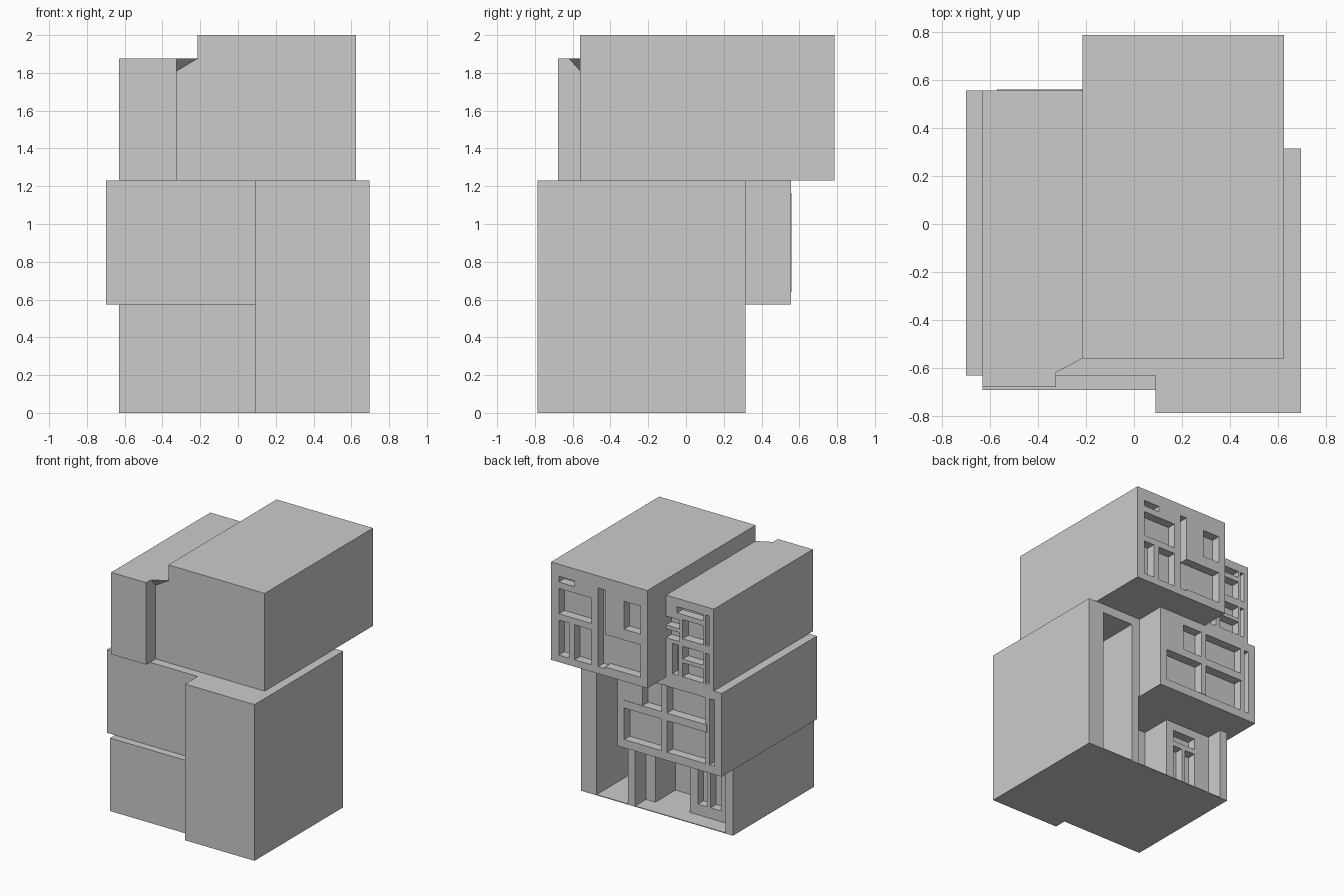
import bpy, bmesh

if "Cube" in bpy.data.objects:
    bpy.data.objects.remove(bpy.data.objects["Cube"])


def box(name, x0, x1, y0, y1, z0, z1):
    bm = bmesh.new()
    bmesh.ops.create_cube(bm, size=1)
    for v in bm.verts:
        v.co = (x1 if v.co.x > 0 else x0, y1 if v.co.y > 0 else y0, z1 if v.co.z > 0 else z0)
    me = bpy.data.meshes.new(name)
    bm.to_mesh(me)
    bm.free()
    ob = bpy.data.objects.new(name, me)
    bpy.context.collection.objects.link(ob)
    return ob


def carve(ob, cuts):
    """Subtract each box in turn, then remove the cutters."""
    cutters = []
    for c in cuts:
        k = box("cutter", *c)
        k.hide_render = True
        m = ob.modifiers.new("opening", 'BOOLEAN')
        m.operation, m.solver, m.object = 'DIFFERENCE', 'EXACT', k
        cutters.append(k)
    dg = bpy.context.evaluated_depsgraph_get()
    me = bpy.data.meshes.new_from_object(ob.evaluated_get(dg))
    ob.modifiers.clear()
    ob.data = me
    for k in cutters:
        bpy.data.objects.remove(k)


def windows(y, depth, rects):
    """Rear-facing recesses (x0, x1, z0, z1) in the wall at y."""
    return [(x0, x1, y - depth, y + 0.02, z0, z1) for x0, x1, z0, z1 in rects]


# Two-storey right wing with tall rear recess and its share of the porch
right_wing = box("right_wing", 0.09, 0.695, -0.787, 0.315, 0, 1.23)
carve(right_wing, [
    (0.285, 0.557, -0.2, 0.35, 0.006, 1.16),
    (0.05, 0.222, 0.18, 0.35, 0.006, 0.575),
    (0.05, 0.14, -0.07, 0.20, 0.006, 0.575),
])

# Ground floor left with porch, entry recess and porch window
ground_floor = box("ground_floor", -0.63, 0.09, -0.69, 0.315, 0, 0.575)
carve(ground_floor, [
    (-0.565, 0.12, 0.18, 0.35, 0.006, 0.60),
    (-0.163, 0.12, -0.07, 0.20, 0.006, 0.60),
] + windows(0.18, 0.07, [
    (-0.31, -0.23, 0.09, 0.38), (-0.43, -0.34, 0.09, 0.38),
    (-0.43, -0.23, 0.42, 0.51),
]))

# Middle storey, overhanging at the rear
middle_storey = box("middle_storey", -0.70, 0.21, -0.63, 0.555, 0.575, 1.23)
carve(middle_storey, windows(0.555, 0.07, [
    (-0.18, -0.01, 0.95, 1.16), (-0.56, -0.225, 0.95, 1.16),
    (-0.18, 0.15, 0.64, 0.89), (-0.56, -0.225, 0.64, 0.89),
    (-0.635, -0.595, 0.64, 1.16),
]))
box("window_rail", -0.57, 0.15, 0.52, 0.559, 0.89, 0.95)
box("window_post", -0.225, -0.18, 0.52, 0.559, 0.64, 1.165)

# Upper storey right, tallest block
upper_right = box("upper_right", -0.215, 0.625, -0.56, 0.787, 1.23, 2.0)
carve(upper_right, windows(0.787, 0.07, [
    (0.42, 0.557, 1.86, 1.905), (0.27, 0.557, 1.61, 1.81),
    (0.47, 0.557, 1.285, 1.56), (0.27, 0.42, 1.285, 1.56),
    (0.155, 0.215, 1.285, 1.905),
    (-0.155, -0.01, 1.64, 1.86), (-0.155, 0.155, 1.30, 1.555),
]))

# Upper storey left: L-shaped plan
bm = bmesh.new()
plan = [(-0.63, -0.678), (-0.325, -0.678), (-0.325, -0.56),
        (-0.215, -0.56), (-0.215, 0.555), (-0.63, 0.555)]
base = bm.faces.new([bm.verts.new((x, y, 1.23)) for x, y in plan])
ext = bmesh.ops.extrude_face_region(bm, geom=[base], use_keep_orig=True)
bmesh.ops.translate(bm, vec=(0, 0, 0.645),
                    verts=[g for g in ext["geom"] if isinstance(g, bmesh.types.BMVert)])
bmesh.ops.recalc_face_normals(bm, faces=bm.faces)
me = bpy.data.meshes.new("upper_left")
bm.to_mesh(me)
bm.free()
upper_left = bpy.data.objects.new("upper_left", me)
bpy.context.collection.objects.link(upper_left)
carve(upper_left, windows(0.555, 0.07, [
    (-0.54, -0.31, 1.76, 1.81), (-0.54, -0.36, 1.57, 1.72),
    (-0.59, -0.56, 1.57, 1.81), (-0.59, -0.56, 1.27, 1.51),
    (-0.54, -0.36, 1.41, 1.51), (-0.54, -0.36, 1.27, 1.38),
    (-0.325, -0.27, 1.27, 1.51),
    (-0.33, -0.20, 1.64, 1.71), (-0.33, -0.20, 1.54, 1.61),
]))

# Small gusset under the roof in the front inner corner
bm = bmesh.new()
for p in [(-0.325, -0.618, 1.875), (-0.215, -0.56, 1.875),
          (-0.325, -0.56, 1.81), (-0.325, -0.56, 1.875)]:
    bm.verts.new(p)
bmesh.ops.convex_hull(bm, input=bm.verts)
bmesh.ops.recalc_face_normals(bm, faces=bm.faces)
me = bpy.data.meshes.new("roof_gusset")
bm.to_mesh(me)
bm.free()
bpy.context.collection.objects.link(bpy.data.objects.new("roof_gusset", me))
